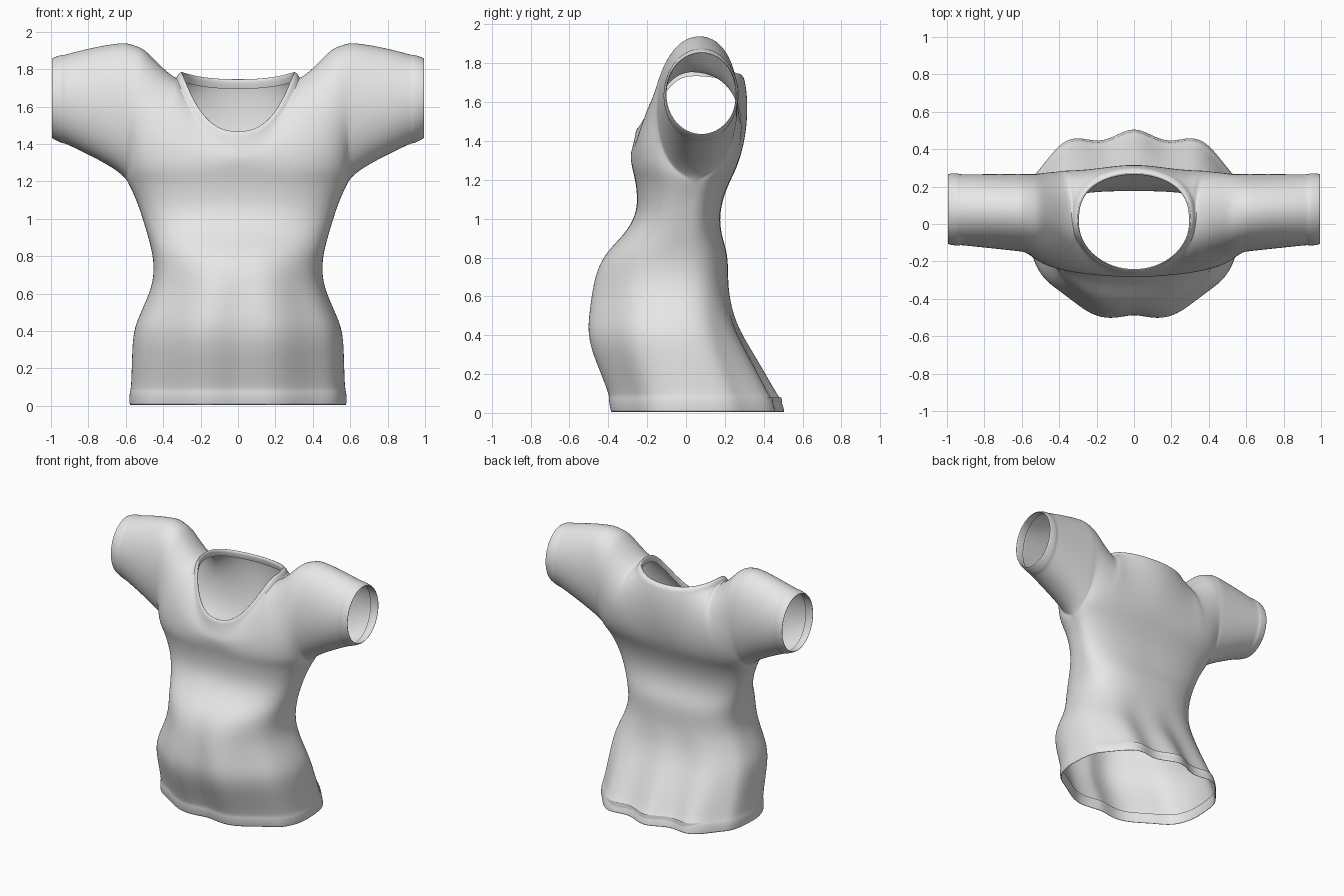
import bpy, bmesh
from math import sin, cos, pi
from mathutils import Vector

if "Cube" in bpy.data.objects:
    bpy.data.objects.remove(bpy.data.objects["Cube"], do_unlink=True)

COLS, ROWS, NECK = 32, 10, 0.5    # columns per panel, rows above armpit, neck share
bm = bmesh.new()


def skin(rows, closed=False):
    """Quads between successive rows of points."""
    vs = [[bm.verts.new(p) for p in r] for r in rows]
    n = len(rows[0])
    for a, b in zip(vs, vs[1:]):
        for i in range(n if closed else n - 1):
            k = (i + 1) % n
            bm.faces.new((a[i], a[k], b[k], b[i]))


def mix(a, b, t):
    return a + (b - a) * t


def fade(z, low, high):
    """1 below low, 0 above high."""
    return min(1, max(0, (high - z) / (high - low)))


def lookup(table, x):
    for (x0, y0), (x1, y1) in zip(table, table[1:]):
        if x <= x1:
            return mix(y0, y1, (x - x0) / (x1 - x0))
    return table[-1][1]


def body_point(sec, u, side, grow=0.0):
    """Point of a squarish body section; u runs -1..1 across one panel."""
    z, w, front, back, mid = sec
    s, c = sin(u * pi / 2), cos(u * pi / 2)
    if side < 0:    # rounder belly with a shallow centre dip
        n = mix(2.7, 2.1, fade(z, 0.6, 1.1))
        depth = mid - front
        fold = 0.02 * fade(z, 0.45, 0.85) * cos((abs(u) - 0.22) * 3.8 * pi)
    else:           # flared back hem with soft folds
        n = 2.7
        depth = back - mid
        fold = 0.03 * fade(z, 0.08, 0.6) * cos(u * 5.2 * pi)
    r = (abs(s) ** n + abs(c) ** n) ** (-1 / n)
    return Vector(((w + grow) * r * s,
                   mid + side * ((depth + grow) * r + fold) * c, z))


# Body sections: height, half width, front y, back y, side seam y
SECTIONS = [
    (0.085, 0.572, -0.39, 0.45, 0.0), (0.2, 0.568, -0.435, 0.39, -0.02),
    (0.32, 0.565, -0.485, 0.325, -0.04), (0.42, 0.555, -0.505, 0.27, -0.05),
    (0.52, 0.51, -0.498, 0.235, -0.05), (0.64, 0.458, -0.483, 0.217, -0.05),
    (0.74, 0.448, -0.46, 0.217, -0.04), (0.83, 0.46, -0.41, 0.212, -0.03),
    (0.92, 0.485, -0.315, 0.18, -0.01), (1.02, 0.515, -0.255, 0.172, 0.01),
    (1.12, 0.55, -0.25, 0.195, 0.03), (1.2, 0.592, -0.262, 0.23, 0.05)]
HEM = (0.002, 0.582, -0.385, 0.485, 0.0)
SHOULDER = [(0.33, 1.755), (0.38, 1.79), (0.44, 1.85), (0.51, 1.92), (0.6, 1.947)]
US = [2 * i / COLS - 1 for i in range(COLS + 1)]


def ring(sec, grow=0.0):
    front = [body_point(sec, u, -1, grow) for u in US]
    back = [body_point(sec, u, 1, grow) for u in reversed(US)]
    return front + back[1:-1]


def column(u, side):
    """Curve from the armpit level up to the neckline or shoulder seam."""
    k, sgn = abs(u), (1 if u >= 0 else -1)
    p0 = body_point(SECTIONS[-1], u, side)
    # neckline height, its rise and roundness, and the fullness of the cloth
    if side < 0:
        low, rise, square, base, centre, cap = 1.435, 0.32, 1.0, 0.04, 0.02, 0.23
    else:
        low, rise, square, base, centre, cap = 1.715, 0.04, 0.75, 0.09, 0.03, 0.32
    if k <= NECK:
        q = k / NECK
        x = 0.33 * sin(q * pi / 2)
        top = Vector((sgn * x,
                      0.02 + side * 0.282 * max(0, cos(q * pi / 2)) ** square,
                      low + rise * (x / 0.33) ** 2.6))
        out, drop = mix(centre, cap, q ** 3), 0.12 * (1 - q ** 2)
    else:
        q = (k - NECK) / (1 - NECK)
        x = mix(0.33, 0.6, q)
        top = Vector((sgn * x, mix(0.02, 0.07, q), lookup(SHOULDER, x)))
        out, drop = mix(cap, 0.28, q), 0.0
    p1 = p0 + Vector((0, side * mix(base, 0.28, k ** 2), mix(0.16, 0.03, k ** 4)))
    p2 = top + Vector((0, side * out, -drop))
    pts = []
    for j in range(ROWS + 1):
        t = j / ROWS
        m = 1 - t
        pts.append(p0 * m**3 + p1 * 3 * m*m*t + p2 * 3 * m*t*t + top * t**3)
    return pts


# Body with turned hem
hem_rows = [ring((0.08,) + HEM[1:], -0.018), ring(HEM, -0.012), ring(HEM),
            ring((0.076, 0.58, -0.397, 0.462, 0.0))]
skin(hem_rows + [ring(s) for s in SECTIONS], closed=True)

# Chest and upper back panels
panels = {}
for side in (-1, 1):
    panels[side] = [column(u, side) for u in US]
    skin(panels[side])

# Neckband: rises from the neckline toward the opening, then folds inside
first = int(COLS * (1 - NECK) / 2)
front = [c[-1] for c in panels[-1][first:COLS - first + 1]]
back = [c[-1] for c in panels[1][first:COLS - first + 1]][::-1]
neckline = front + back[1:-1]


def neck_ring(scale, lift):
    return [Vector((p.x * scale, mix(-0.07, p.y, scale), p.z + lift)) for p in neckline]


skin([neckline, neck_ring(0.985, 0.018), neck_ring(0.92, 0.037),
      neck_ring(0.89, 0.022), neck_ring(0.92, -0.02)], closed=True)

# Sleeves with turned cuffs
for end in (0, COLS):
    f_col, b_col = panels[-1][end], panels[1][end]
    sgn = 1 if end else -1
    armhole = [(p, j / ROWS, -1) for j, p in enumerate(f_col)]
    armhole += [(p, j / ROWS, 1) for j, p in enumerate(b_col)][1:-1][::-1]

    def sleeve_ring(f, grow=0.0):
        pts = []
        for p, t, side in armhole:
            y = 0.08 + side * (0.188 + grow) * sin(pi * t)
            z = 1.645 - (0.213 + grow) * cos(pi * t)
            pts.append(Vector((sgn * mix(abs(p.x), 0.998, f), mix(p.y, y, f),
                               mix(p.z, z, f ** (0.75 + 0.75 * t)))))
        return pts

    skin([sleeve_ring(f) for f in (0, 0.12, 0.28, 0.45, 0.62, 0.75, 0.835)]
         + [sleeve_ring(0.85, 0.007), sleeve_ring(1, 0.005),
            sleeve_ring(1, -0.006), sleeve_ring(0.84, -0.012)], closed=True)

# Weld seams into one garment
bmesh.ops.remove_doubles(bm, verts=bm.verts, dist=0.0008)
bmesh.ops.recalc_face_normals(bm, faces=bm.faces)
mesh = bpy.data.meshes.new("shirt")
bm.to_mesh(mesh)
bm.free()
shirt = bpy.data.objects.new("shirt", mesh)
bpy.context.collection.objects.link(shirt)

# Plain cloth
cloth = bpy.data.materials.new("light grey cloth")
cloth.use_nodes = True
grey = (0.8, 0.8, 0.8, 1)
cloth.diffuse_color = grey
cloth.node_tree.nodes["Principled BSDF"].inputs["Base Color"].default_value = grey
mesh.materials.append(cloth)

sub = shirt.modifiers.new("smooth_cloth", "SUBSURF")
sub.levels = sub.render_levels = 2
bpy.context.view_layer.objects.active = shirt
shirt.select_set(True)
bpy.ops.object.shade_smooth_by_angle(angle=pi / 3)
